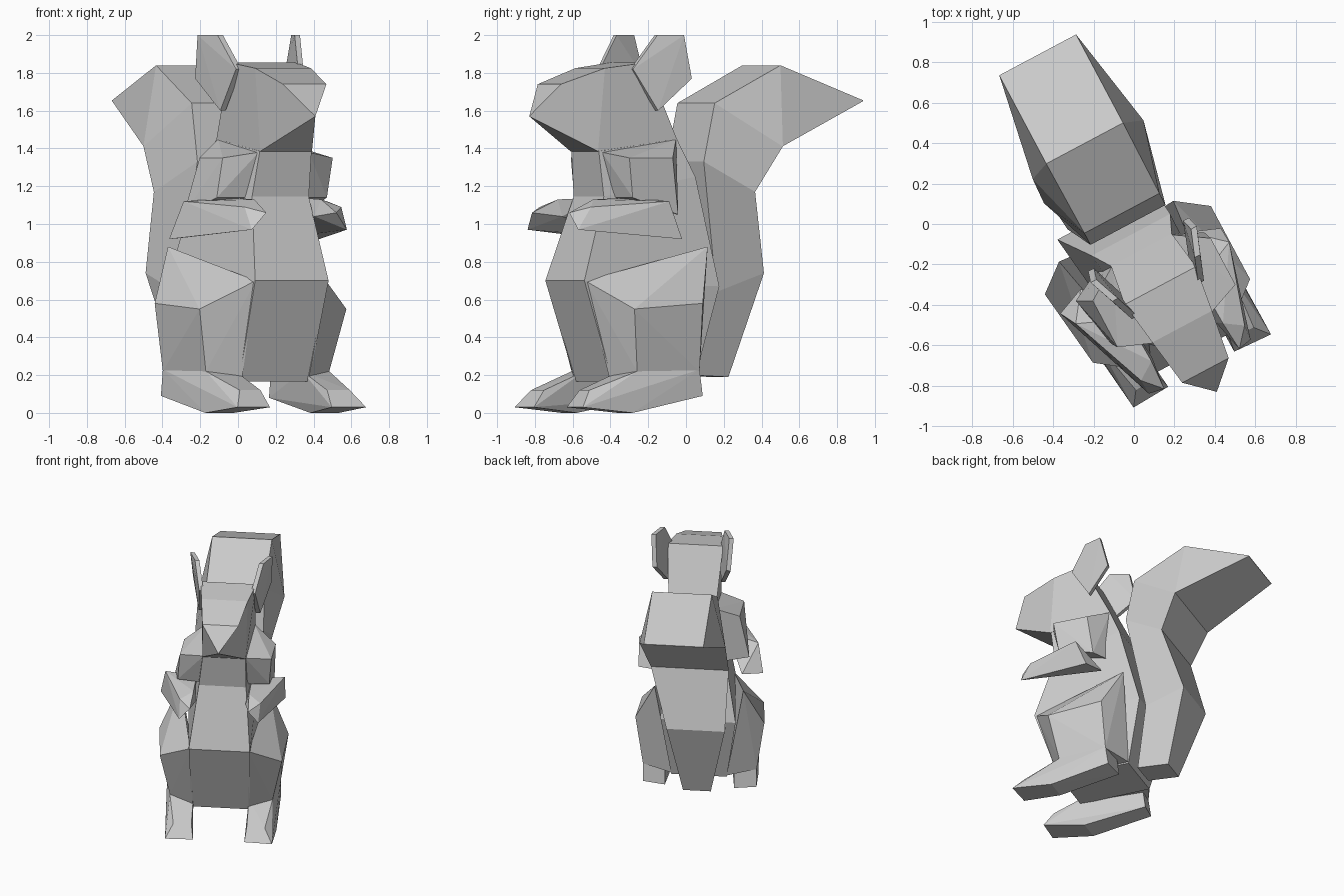
import bpy, bmesh, math
from mathutils import Vector

if "Cube" in bpy.data.objects:
    bpy.data.objects.remove(bpy.data.objects["Cube"])

TURN = math.radians(28)


def place(w, v, z):
    """Local (sideways, back, up) -> world, with a slight sideways lean low down at the back."""
    fade = min(1, max(0, (1.3 - z) / 0.3))
    u = w - 0.028 - fade * (0.066 + 0.064 * v)
    c, s = math.cos(TURN), math.sin(TURN)
    return Vector((c * u - s * v, s * u + c * v, z))


def finish(name, bm):
    bmesh.ops.recalc_face_normals(bm, faces=bm.faces)
    mesh = bpy.data.meshes.new(name)
    bm.to_mesh(mesh)
    bm.free()
    obj = bpy.data.objects.new(name, mesh)
    bpy.context.collection.objects.link(obj)
    return obj


def loft(name, rings):
    """Skin four-sided rings, each a front and a rear (half width, back, up) edge."""
    bm = bmesh.new()
    loops = []
    for (fw, fv, fz), (rw, rv, rz) in rings:
        pts = [(-fw, fv, fz), (fw, fv, fz), (rw, rv, rz), (-rw, rv, rz)]
        loops.append([bm.verts.new(place(*p)) for p in pts])
    for a, b in zip(loops, loops[1:]):
        for i in range(4):
            j = (i + 1) % 4
            bm.faces.new((a[i], a[j], b[j], b[i]))
    bm.faces.new(loops[0])
    bm.faces.new(loops[-1])
    bmesh.ops.remove_doubles(bm, verts=bm.verts, dist=0.001)
    return finish(name, bm)


def hull(name, pts):
    bm = bmesh.new()
    for p in pts:
        bm.verts.new(p)
    out = bmesh.ops.convex_hull(bm, input=bm.verts)
    junk = {g for g in out["geom_interior"] + out["geom_unused"]
            if isinstance(g, bmesh.types.BMVert)}
    bmesh.ops.delete(bm, geom=list(junk), context='VERTS')
    bmesh.ops.dissolve_limit(bm, angle_limit=math.radians(2), verts=bm.verts, edges=bm.edges)
    return finish(name, bm)


def pair(name, pts):
    for label, side in (("right", 1), ("left", -1)):
        hull(f"{label}_{name}", [place(side * w, v, z) for w, v, z in pts])


# Body, pinched at the chest
loft("body", [
    ((.21, -.52, .165), (.20, .00, .19)),
    ((.22, -.70, .70), (.27, .11, .67)),
    ((.17, -.56, 1.145), (.22, -.04, 1.25)),
    ((.155, -.59, 1.385), (.17, -.13, 1.45)),
])

# Head: rings run from the back of the skull to the pointed nose
loft("head", [
    ((.20, -.33, 1.855), (.17, -.13, 1.45)),
    ((.167, -.56, 1.825), (.155, -.595, 1.385)),
    ((.13, -.805, 1.74), (.0, -.925, 1.57)),
])

# Tail: rises behind the back, then folds over to a wedge tip
loft("tail", [
    ((.10, .03, .20), (.10, .26, .19)),
    ((.20, .13, .64), (.21, .42, .74)),
    ((.21, .01, 1.33), (.28, .30, 1.17)),
    ((.21, .075, 1.64), (.31, .43, 1.41)),
    ((.215, .467, 1.84), (.31, .431, 1.412)),
    ((.215, .962, 1.655), (.215, .962, 1.65)),
])

# Thighs
pair("thigh", [
    (.44, -.51, .55), (.465, -.10, .58), (.41, -.09, .22), (.37, -.455, .22),
    (.21, -.69, .70), (.32, .01, .88), (.20, .00, .20), (.20, -.53, .17),
])

# Feet
pair("foot", [
    (.185, -.79, .03), (.385, -.80, .03), (.20, -.72, .12), (.33, -.73, .12),
    (.20, -.47, .22), (.37, -.455, .22), (.25, -.07, .23), (.41, -.09, .23),
    (.25, -.05, .08), (.41, -.07, .09), (.23, -.50, .0), (.40, -.50, .0),
])

# Upper arms
pair("upper_arm", [
    (.15, -.57, 1.38), (.16, -.13, 1.45), (.15, -.50, 1.14), (.20, -.12, 1.05),
    (.33, -.50, 1.35), (.33, -.24, 1.35), (.33, -.47, 1.14), (.36, -.20, 1.05),
])

# Forearms with paws, elbows sticking out
pair("forearm", [
    (.21, -.79, 1.06), (.285, -.775, .97), (.29, -.70, 1.09), (.20, -.64, 1.13),
    (.45, -.22, .92), (.30, -.16, .93), (.43, -.30, 1.12), (.20, -.40, 1.14),
    (.18, -.62, 1.04),
])

# Ears: thin five-sided plates
ear = [(.19, -.41, 1.82), (.235, -.287, 2.0), (.285, -.155, 2.0), (.27, -.10, 1.77), (.21, -.27, 1.60)]
pair("ear", [(w + t, v, z) for w, v, z in ear for t in (-.02, .012)])
